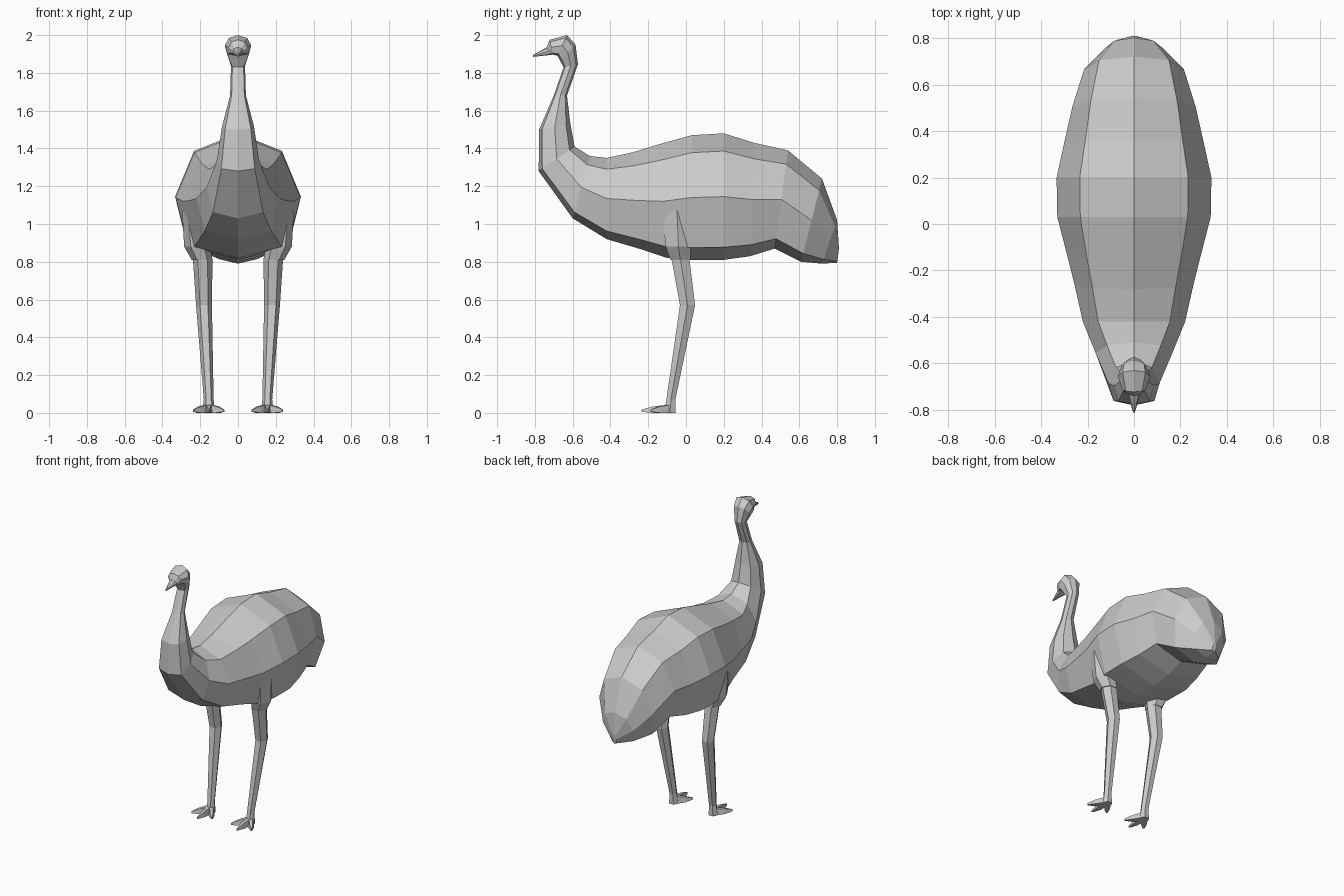
import bpy, bmesh
from math import sin, cos, tau
from mathutils import Vector


def loft(name, tubes, mirror=False):
    """Skin closed rings of points into one flat-shaded object."""
    bm = bmesh.new()
    for rings in tubes:
        loops = [[bm.verts.new(p) for p in ring] for ring in rings]
        n = len(loops[0])
        for a, b in zip(loops, loops[1:]):
            for i in range(n):
                j = (i + 1) % n
                bm.faces.new((a[i], a[j], b[j], b[i]))
        bm.faces.new(loops[0][::-1])
        bm.faces.new(loops[-1])
    bmesh.ops.recalc_face_normals(bm, faces=bm.faces)
    me = bpy.data.meshes.new(name)
    bm.to_mesh(me)
    bm.free()
    ob = bpy.data.objects.new(name, me)
    bpy.context.collection.objects.link(ob)
    if mirror:
        ob.modifiers.new("mirror", 'MIRROR').use_mirror_merge = False
    return ob


def body_ring(yt, zt, yb, zb, w):
    """Eight-sided section between a back point and a belly point."""
    top, bot = Vector((0, yt, zt)), Vector((0, yb, zb))
    side = [(0.14, 0.7), (0.5, 1.0), (0.9, 0.8)]
    right = [top.lerp(bot, t) + Vector((f * w, 0, 0)) for t, f in side]
    left = [Vector((-p.x, p.y, p.z)) for p in reversed(right)]
    return [top] + right + [bot] + left


def leg_ring(cx, cy, z, rx, ry):
    return [(cx + rx * cos(tau * i / 6), cy + ry * sin(tau * i / 6) * 1.1, z)
            for i in range(6)]


# Beak, head, neck, trunk and drooping tail: back y,z / belly y,z / half width
sections = [
    (-0.81, 1.895, -0.81, 1.885, 0.004),
    (-0.738, 1.935, -0.72, 1.895, 0.028),
    (-0.722, 1.975, -0.705, 1.897, 0.05),
    (-0.63, 2.0, -0.68, 1.89, 0.07),
    (-0.585, 1.95, -0.667, 1.865, 0.06),
    (-0.572, 1.845, -0.648, 1.83, 0.037),
    (-0.63, 1.68, -0.70, 1.68, 0.042),
    (-0.612, 1.53, -0.778, 1.50, 0.085),
    (-0.59, 1.41, -0.78, 1.28, 0.11),
    (-0.51, 1.36, -0.60, 1.03, 0.165),
    (-0.42, 1.35, -0.42, 0.92, 0.22),
    (-0.28, 1.38, -0.25, 0.87, 0.255),
    (-0.15, 1.42, -0.10, 0.82, 0.29),
    (0.03, 1.47, 0.03, 0.81, 0.33),
    (0.20, 1.48, 0.20, 0.81, 0.333),
    (0.36, 1.43, 0.34, 0.83, 0.30),
    (0.54, 1.39, 0.47, 0.87, 0.265),
    (0.72, 1.24, 0.61, 0.80, 0.215),
    (0.80, 1.02, 0.72, 0.79, 0.12),
    (0.81, 0.87, 0.80, 0.795, 0.015),
]
loft("body", [[body_ring(*s) for s in sections]])

# Thighs blending into the flanks
loft("thigh", [[leg_ring(0.24, -0.05, 1.13, 0.06, 0.09),
                leg_ring(0.215, -0.04, 0.88, 0.07, 0.07),
                leg_ring(0.19, -0.03, 0.81, 0.055, 0.055)]], True)

# Shanks, bent backwards at the joint
loft("leg", [[leg_ring(0.187, -0.03, 0.82, 0.052, 0.05),
              leg_ring(0.18, 0.008, 0.57, 0.042, 0.042),
              leg_ring(0.155, -0.08, 0.07, 0.026, 0.025),
              leg_ring(0.155, -0.085, 0.0, 0.034, 0.031)]], True)

# Three tapering toes per foot
def toe(tx, ty):
    base, tip = Vector((0.155, -0.08, 0)), Vector((tx, ty, 0))
    d = (tip - base).normalized()
    s = Vector((-d.y, d.x, 0))

    def ring(p, w, z0, z1):
        up = Vector((0, 0, 1))
        return [p - s * w + up * z0, p + s * w + up * z0,
                p + s * w * 0.6 + up * z1, p - s * w * 0.6 + up * z1]
    return [ring(base, 0.022, 0, 0.045),
            ring(base.lerp(tip, 0.6), 0.017, 0, 0.034),
            ring(tip, 0.004, 0.006, 0.018)]


loft("toes", [toe(0.155, -0.235), toe(0.075, -0.185), toe(0.235, -0.185)], True)
